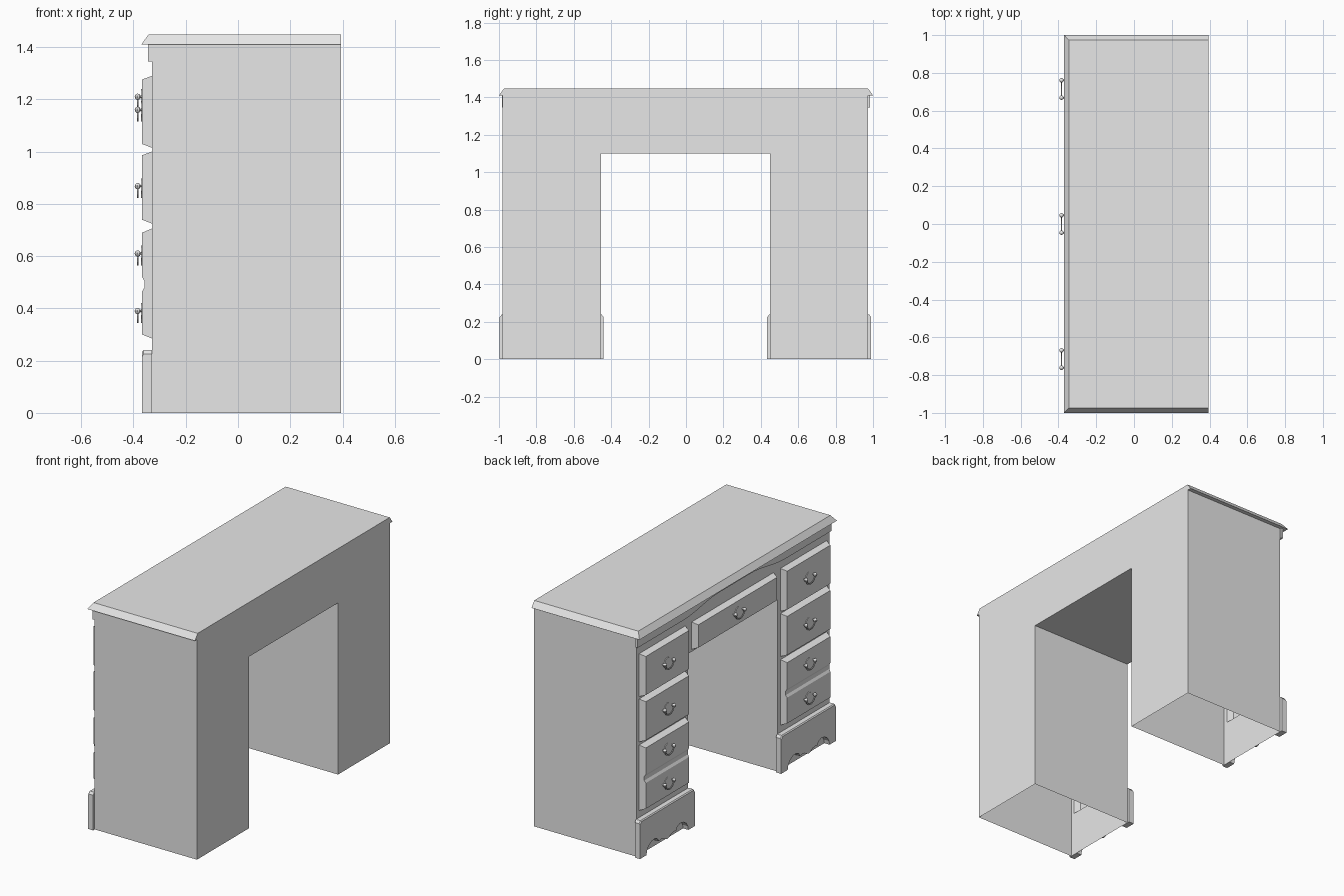
import bpy, bmesh, math
from mathutils import Matrix, Vector

cube = bpy.data.objects.get("Cube")
if cube:
    bpy.data.objects.remove(cube, do_unlink=True)

grey = bpy.data.materials.new("plain grey")
grey.use_nodes = True
grey.diffuse_color = (0.8, 0.8, 0.8, 1)
grey.node_tree.nodes["Principled BSDF"].inputs["Base Color"].default_value = (0.8, 0.8, 0.8, 1)

FRONT, BACK = -0.33, 0.395      # drawer side and plain side of the carcass
HALF, KNEE, KNEE_Z = 0.977, 0.452, 1.10
TOP_Z, DEPTH, SHIFT = 1.41, 0.037, -0.003


def finish(name, bm, recalc=True):
    bmesh.ops.remove_doubles(bm, verts=bm.verts, dist=1e-5)
    if recalc:
        bmesh.ops.recalc_face_normals(bm, faces=bm.faces)
    mesh = bpy.data.meshes.new(name)
    bm.to_mesh(mesh)
    bm.free()
    mesh.materials.append(grey)
    ob = bpy.data.objects.new(name, mesh)
    bpy.context.collection.objects.link(ob)
    return ob


def face(bm, pts):
    return bm.faces.new([bm.verts.new(p) for p in pts])


def slab(bm, outline, x0, x1):
    """Extrude a y-z outline from x0 to x1."""
    f = face(bm, [(x0, y, z) for y, z in outline])
    ext = bmesh.ops.extrude_face_region(bm, geom=[f])
    bmesh.ops.translate(bm, vec=(x1 - x0, 0, 0),
                        verts=[v for v in ext["geom"] if isinstance(v, bmesh.types.BMVert)])


# Drawers: (name, y0, y1, z profile as (z, height) pairs)
def panel(z0, z1):
    return [(z0, 0), (z0 + 0.014, DEPTH), (z1 - 0.014, DEPTH), (z1, 0)]


double = [(0.285, 0), (0.30, DEPTH), (0.465, DEPTH), (0.48, 0.028),
          (0.505, 0.028), (0.52, DEPTH), (0.69, DEPTH), (0.705, 0)]
drawers = [("centre_drawer", -0.415, 0.415, panel(1.115, 1.29))]
for side, s in (("left", 1), ("right", -1)):
    y0, y1 = sorted((s * 0.482, s * 0.95))
    for label, prof in (("upper", panel(1.015, 1.29)), ("middle", panel(0.725, 1.0)), ("lower", double)):
        drawers.append((f"{side}_{label}_drawer", y0 + SHIFT, y1 + SHIFT, prof))


def drawer(name, y0, y1, prof):
    """Raised panel with sloped edges, open at the back."""
    bm = bmesh.new()
    rows = []
    for z, h in prof:
        inset = 0.016 * h / DEPTH
        rows.append([(FRONT - h, y0 + inset, z), (FRONT - h, y1 - inset, z)])
    for a, b in zip(rows, rows[1:]):
        face(bm, [a[0], a[1], b[1], b[0]])
    face(bm, [r[0] for r in rows])
    face(bm, [r[1] for r in reversed(rows)])
    finish(name, bm)


for d in drawers:
    drawer(*d)

# Carcass: open-bottomed shell, front pierced behind the drawers
bm = bmesh.new()
lo, hi = -HALF + SHIFT, HALF + SHIFT
klo, khi = -KNEE + SHIFT, KNEE + SHIFT
for y, z in ((lo, TOP_Z), (hi, TOP_Z), (klo, KNEE_Z), (khi, KNEE_Z)):
    face(bm, [(FRONT, y, 0), (BACK, y, 0), (BACK, y, z), (FRONT, y, z)])
face(bm, [(FRONT, klo, KNEE_Z), (BACK, klo, KNEE_Z), (BACK, khi, KNEE_Z), (FRONT, khi, KNEE_Z)])
face(bm, [(BACK, y, z) for y, z in ((lo, 0), (klo, 0), (klo, KNEE_Z), (khi, KNEE_Z),
                                    (khi, 0), (hi, 0), (hi, TOP_Z), (lo, TOP_Z))])
holes = [(y0, y1, p[0][0], p[-1][0]) for _, y0, y1, p in drawers] + [(klo, khi, 0, KNEE_Z)]
ys = sorted({lo, hi} | {v for h in holes for v in h[:2]})
zs = sorted({0, TOP_Z} | {v for h in holes for v in h[2:]})
for a, b in zip(ys, ys[1:]):
    for c, d in zip(zs, zs[1:]):
        y, z = (a + b) / 2, (c + d) / 2
        if not any(h[0] < y < h[1] and h[2] < z < h[3] for h in holes):
            face(bm, [(FRONT, a, c), (FRONT, a, d), (FRONT, b, d), (FRONT, b, c)])
finish("carcass", bm)

# Table top: sloped on the drawer side and both ends, flush at the plain side
bm = bmesh.new()
low = [(-0.37, -1, 1.41), (BACK, -1, 1.41), (BACK, 1, 1.41), (-0.37, 1, 1.41)]
high = [(-0.343, -0.973, 1.448), (BACK, -0.973, 1.448), (BACK, 0.973, 1.448), (-0.343, 0.973, 1.448)]
face(bm, low[::-1])
face(bm, high)
for i in range(4):
    j = (i + 1) % 4
    face(bm, [low[i], low[j], high[j], high[i]])
finish("table_top", bm)

# Wavy apron below the table top
bm = bmesh.new()
wave = [(0.983, 1.345), (0.52, 1.345)]
for i in range(1, 8):
    t = i / 8
    wave.append((0.52 - 0.36 * t, 1.345 + 0.02 * (1 - math.cos(math.pi * t))))
wave.append((0.16, 1.385))
wave += [(-y, z) for y, z in reversed(wave)]
slab(bm, [(0.983, TOP_Z)] + wave + [(-0.983, TOP_Z)], FRONT - 0.015, FRONT)
finish("apron", bm)

# Scalloped base plates with a chamfered upper edge
half = [(0.278, 0), (0.212, 0), (0.207, 0.025), (0.19, 0.052), (0.16, 0.07), (0.125, 0.074),
        (0.10, 0.062), (0.088, 0.042), (0.065, 0.046), (0.04, 0.042), (0.018, 0.03)]
for name, s in (("left_base_plate", 1), ("right_base_plate", -1)):
    bm = bmesh.new()
    c = s * 0.715 + SHIFT
    outline = [(0.278, 0.225), *half, (0, 0.024), *[(-y, z) for y, z in reversed(half)],
               (-0.278, 0.225), (-0.266, 0.24), (0.266, 0.24)]
    slab(bm, [(c + y, z) for y, z in outline], FRONT - DEPTH, FRONT)
    rim = [e for e in bm.edges if all(v.co.x < FRONT - 0.03 and v.co.z > 0.22 for v in e.verts)]
    bmesh.ops.bevel(bm, geom=rim, offset=0.006, segments=1, affect='EDGES')
    finish(name, bm)


# Pulls: shield plate, two knobs on stems and a hanging bail
def pull(name, yc, zc):
    bm = bmesh.new()
    x = FRONT - DEPTH
    shield = [(0, 0.03), (0.018, 0.022), (0.03, 0.005), (0.026, -0.018),
              (0.012, -0.03), (0, -0.045)]
    shield += [(-y, z) for y, z in reversed(shield[1:-1])]
    slab(bm, [(yc + y, zc + z) for y, z in shield], x - 0.004, x)
    arc = [math.pi * i / 8 for i in range(9)]
    bail = [(0.049 * math.cos(a), -0.045 * math.sin(a)) for a in arc]
    bail += [(0.043 * math.cos(a), -0.038 * math.sin(a)) for a in reversed(arc)]
    slab(bm, [(yc + y, zc + z) for y, z in bail], x - 0.019, x - 0.014)
    for s in (-1, 1):
        at = Vector((x - 0.017, yc + s * 0.046, zc))
        bmesh.ops.create_uvsphere(bm, u_segments=10, v_segments=8, radius=0.012,
                                  matrix=Matrix.Translation(at))
        stem = Matrix.Translation(at + Vector((0.0085, 0, 0))) @ Matrix.Rotation(math.pi / 2, 4, 'Y')
        bmesh.ops.create_cone(bm, cap_ends=True, segments=8, radius1=0.004, radius2=0.004,
                              depth=0.017, matrix=stem)
    finish(name, bm)


pull("centre_pull", 0, 1.21)
for side, s in (("left", 1), ("right", -1)):
    for i, z in enumerate((1.16, 0.868, 0.61, 0.39)):
        pull(f"{side}_pull_{i + 1}", s * 0.715, z)
